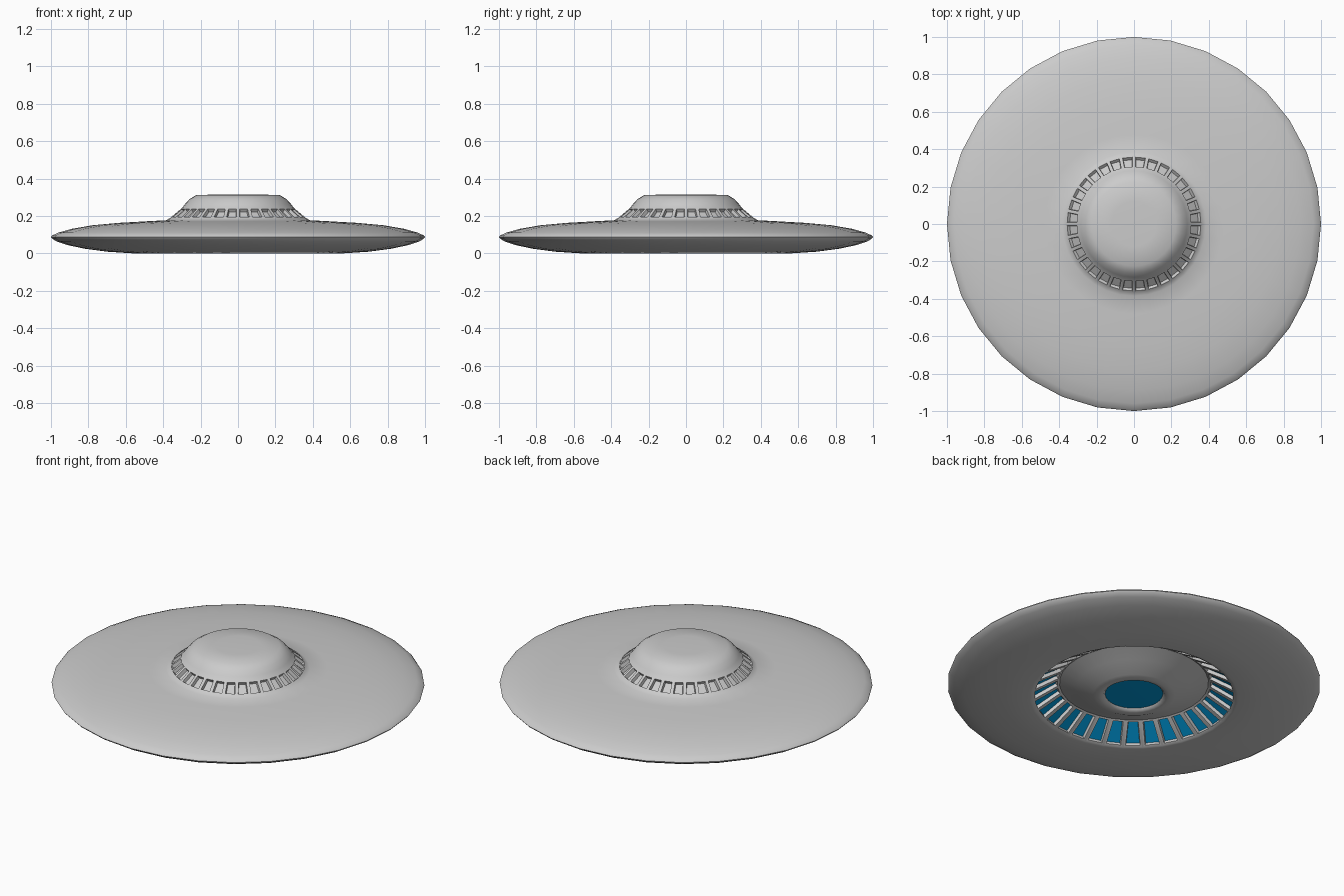
import bpy, bmesh, math

if "Cube" in bpy.data.objects:
    bpy.data.objects.remove(bpy.data.objects["Cube"])

SIDES = 32

blue = bpy.data.materials.new("blue_glow")
blue.diffuse_color = (0.0, 0.32, 0.7, 1)
blue.use_nodes = True
blue.node_tree.nodes["Principled BSDF"].inputs["Base Color"].default_value = blue.diffuse_color
grey = bpy.data.materials.new("grey_metal")
grey.diffuse_color = (0.8, 0.8, 0.8, 1)
grey.use_nodes = True
grey.node_tree.nodes["Principled BSDF"].inputs["Base Color"].default_value = grey.diffuse_color


def lathe(name, profile, bays=(), angle=50):
    """Spin (r, z) points; bays = (segment, border, depth, material index) recessed panels."""
    bm = bmesh.new()
    rings = []
    for r, z in profile:
        if r == 0:
            rings.append([bm.verts.new((0, 0, z))] * SIDES)
        else:
            rings.append([bm.verts.new((r * math.cos(2 * math.pi * i / SIDES),
                                        r * math.sin(2 * math.pi * i / SIDES), z))
                          for i in range(SIDES)])
    strips = []
    for a, b in zip(rings, rings[1:]):
        strip = []
        for i in range(SIDES):
            j = (i + 1) % SIDES
            corners = list(dict.fromkeys((a[i], a[j], b[j], b[i])))
            strip.append(bm.faces.new(corners))
        strips.append(strip)
    bm.normal_update()
    for seg, border, depth, mat in bays:
        # border first, then walls pushed straight in
        bmesh.ops.inset_individual(bm, faces=strips[seg], thickness=border, use_even_offset=True)
        bmesh.ops.inset_individual(bm, faces=strips[seg], thickness=0.003, depth=-depth,
                                   use_even_offset=True)
        for f in strips[seg]:
            f.material_index = mat
    me = bpy.data.meshes.new(name)
    bm.to_mesh(me)
    bm.free()
    ob = bpy.data.objects.new(name, me)
    bpy.context.collection.objects.link(ob)
    me.materials.append(grey)
    me.materials.append(blue)
    bpy.ops.object.select_all(action='DESELECT')
    ob.select_set(True)
    bpy.context.view_layer.objects.active = ob
    bpy.ops.object.shade_smooth_by_angle(angle=math.radians(angle))
    return ob


# saucer hull: lens seat, underside cone, ribbed blue bays, rim, upper deck, windowed dome
lathe("saucer_hull", [
    (0.155, 0.022), (0.165, 0.01), (0.19, 0.008), (0.22, 0.014), (0.31, 0.055), (0.40, 0.09),
    (0.545, 0.003), (0.56, 0.0),
    (0.70, 0.009), (0.82, 0.025), (0.91, 0.044), (0.97, 0.064), (0.993, 0.078), (1.0, 0.087),
    (0.993, 0.096), (0.96, 0.111), (0.89, 0.131), (0.78, 0.150), (0.64, 0.163), (0.48, 0.172),
    (0.385, 0.177), (0.365, 0.188),
    (0.300, 0.242), (0.285, 0.262), (0.262, 0.288), (0.225, 0.311), (0.12, 0.315), (0, 0.316),
], bays=[(5, 0.013, 0.018, 1), (21, 0.009, 0.018, 0)])

# glowing lens under the centre
lens = lathe("belly_lens", [(0, 0.020), (0.08, 0.021), (0.155, 0.022)])
for p in lens.data.polygons:
    p.material_index = 1
